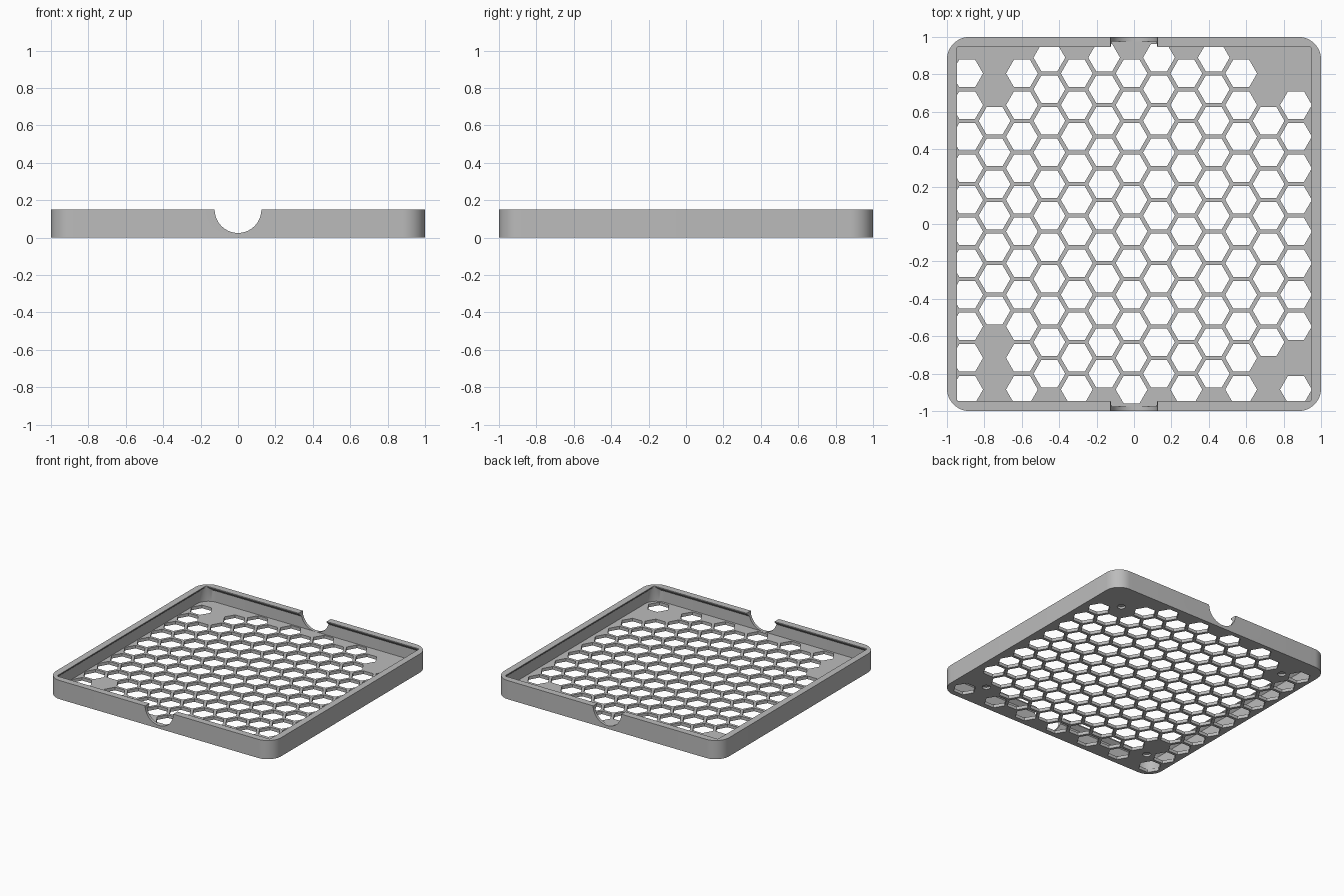
import bpy, bmesh
from math import cos, sin, pi, hypot, radians
from mathutils import Matrix

old = bpy.data.objects.get("Cube")
if old:
    bpy.data.objects.remove(old, do_unlink=True)

grey = bpy.data.materials.new("plain grey")
grey.use_nodes = True
grey.diffuse_color = (0.5, 0.5, 0.5, 1)
grey.node_tree.nodes["Principled BSDF"].inputs["Base Color"].default_value = (0.5, 0.5, 0.5, 1)

HEIGHT, FLOOR = 0.15, 0.025
PIN_X, PIN_Y = 0.762, 0.764


def make_object(name, bm):
    bmesh.ops.recalc_face_normals(bm, faces=bm.faces)
    mesh = bpy.data.meshes.new(name)
    bm.to_mesh(mesh)
    bm.free()
    mesh.materials.append(grey)
    obj = bpy.data.objects.new(name, mesh)
    bpy.context.collection.objects.link(obj)
    return obj


def rounded_square(bm, half, radius, z, steps=12):
    ring = []
    for corner, (sx, sy) in enumerate([(1, 1), (-1, 1), (-1, -1), (1, -1)]):
        for i in range(steps + 1):
            a = (corner + i / steps) * pi / 2
            ring.append(bm.verts.new((sx * (half - radius) + radius * cos(a),
                                      sy * (half - radius) + radius * sin(a), z)))
    return ring


def prism(bm, x, y, z, radius, depth, sides):
    bmesh.ops.create_cone(bm, cap_ends=True, segments=sides, radius1=radius, radius2=radius,
                          depth=depth, matrix=Matrix.Translation((x, y, z))
                          @ Matrix.Rotation(pi / 2 if sides == 6 else 0, 4, "Z"))


# Tray: outer wall, rim, overhanging lip, thin inner wall and floor
bm = bmesh.new()
profile = [(1.0, 0.12, 0), (1.0, 0.12, HEIGHT), (0.947, 0.01, HEIGHT),
           (0.947, 0.01, 0.142), (0.977, 0.1, 0.115), (0.977, 0.1, FLOOR)]
rings = [rounded_square(bm, *p) for p in profile]
for low, high in zip(rings, rings[1:]):
    for i in range(len(low)):
        j = (i + 1) % len(low)
        bm.faces.new((low[i], low[j], high[j], high[i]))
bm.faces.new(rings[0][::-1])
bm.faces.new(rings[-1])
tray = make_object("tray", bm)

# Honeycomb openings, skipping the solid pads around the pin holes
bm = bmesh.new()
DX, DY = 0.1465, 0.169
for col in range(-6, 7):
    x = -0.013 + col * DX
    top = 0.8895 if col % 2 else 0.805
    for row in range(11):
        y = top - row * DY
        if hypot(abs(x) - PIN_X, abs(y) - PIN_Y) > 0.1345:
            prism(bm, x, y, 0.01, 0.085, 0.08, 6)
# A six-sided cone starts with a point on +y, so make sure points lie along x
xs = [v.co.x for v in bm.verts]
if min(xs) > -0.97:
    bm.free()
    raise RuntimeError("hexagons are turned the wrong way")
openings = make_object("honeycomb_cutter", bm)

# Blind pin holes under the four corners
bm = bmesh.new()
for sx in (-1, 1):
    for sy in (-1, 1):
        prism(bm, sx * PIN_X, sy * PIN_Y, 0, 0.03, 0.034, 24)
pins = make_object("pin_hole_cutter", bm)

# Half-round finger notches in the front and back walls
bm = bmesh.new()
bmesh.ops.create_cone(bm, cap_ends=True, segments=96, radius1=0.1247, radius2=0.1247, depth=2.4,
                      matrix=Matrix.Translation((0, 0, HEIGHT)) @ Matrix.Rotation(pi / 2, 4, "X"))
notch = make_object("notch_cutter", bm)

bpy.ops.object.select_all(action="DESELECT")
tray.select_set(True)
bpy.context.view_layer.objects.active = tray
for cutter in (openings, pins, notch):
    cutter.hide_render = True
    mod = tray.modifiers.new(cutter.name, "BOOLEAN")
    mod.operation, mod.solver, mod.object = "DIFFERENCE", "EXACT", cutter
    bpy.ops.object.modifier_apply(modifier=mod.name)
    bpy.data.objects.remove(cutter, do_unlink=True)

bpy.ops.object.shade_smooth_by_angle(angle=radians(25))
